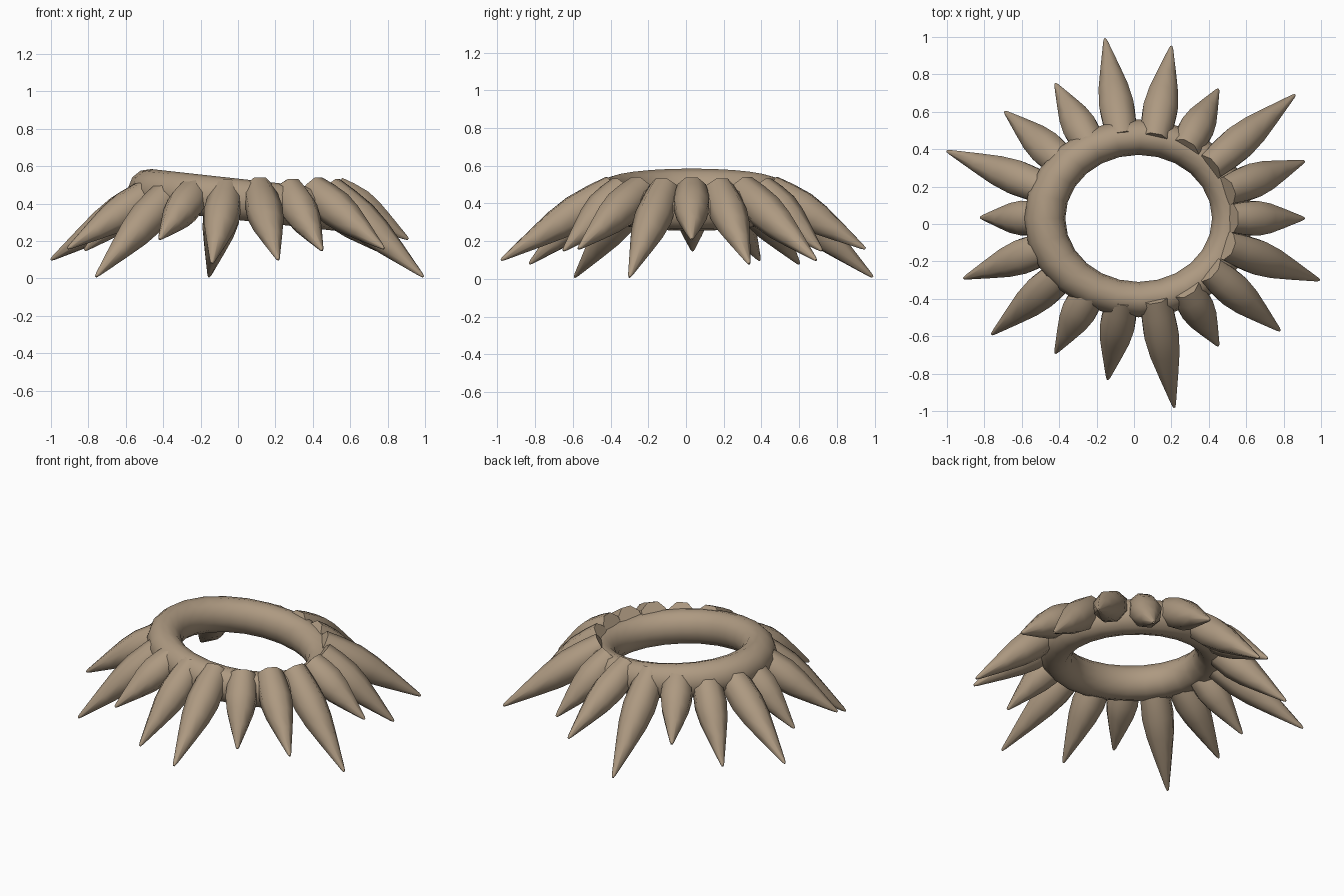
import bpy, bmesh, math
from mathutils import Vector

if "Cube" in bpy.data.objects:
    bpy.data.objects.remove(bpy.data.objects["Cube"])

tan = bpy.data.materials.new("tan brown")
tan.diffuse_color = (0.42, 0.32, 0.22, 1)
tan.use_nodes = True
tan.node_tree.nodes["Principled BSDF"].inputs["Base Color"].default_value = tan.diffuse_color


def finish(name, bm):
    bmesh.ops.recalc_face_normals(bm, faces=bm.faces)
    me = bpy.data.meshes.new(name)
    bm.to_mesh(me)
    bm.free()
    me.materials.append(tan)
    ob = bpy.data.objects.new(name, me)
    bpy.context.collection.objects.link(ob)
    bpy.ops.object.select_all(action='DESELECT')
    ob.select_set(True)
    bpy.context.view_layer.objects.active = ob
    bpy.ops.object.shade_smooth_by_angle(angle=math.radians(50))
    return ob


def skin(bm, rings, closed):
    n = len(rings[0])
    pairs = list(zip(rings, rings[1:] + rings[:1])) if closed else list(zip(rings, rings[1:]))
    for a, b in pairs:
        for i in range(n):
            j = (i + 1) % n
            bm.faces.new((a[i], a[j], b[j], b[i]))


# Oval ring, tilted with its left side high
bm = bmesh.new()
rings = []
for k in range(24):
    u = math.tau * k / 24
    ring = []
    for i in range(12):
        v = math.tau * i / 12
        r = 0.505 + 0.11 * math.cos(v)
        ring.append(bm.verts.new((r * math.cos(u), 0.86 * r * math.sin(u), 0.11 * math.sin(v))))
    rings.append(ring)
skin(bm, rings, True)
collar = finish("collar_ring", bm)
collar.location = (0.025, 0.03, 0.42)
collar.rotation_euler = (0, 0.11, 0)

# Petal tips around the ring, every 20 degrees from the right side
tips = [(0.91, 0.03), (0.91, 0.335), (0.86, 0.69), (0.45, 0.72), (0.20, 0.95), (-0.155, 0.99),
        (-0.42, 0.75), (-0.69, 0.60), (-1.0, 0.39), (-0.82, 0.035), (-0.91, -0.29), (-0.76, -0.59),
        (-0.42, -0.69), (-0.14, -0.83), (0.215, -0.98), (0.45, -0.65), (0.78, -0.57), (0.99, -0.30)]
tip_heights = [0.21, 0.08, 0.10, 0.15, 0.16, 0.01]   # repeating pattern
profile = [(0, 0.082), (0.15, 0.094), (0.33, 0.10), (0.5, 0.086), (0.7, 0.056), (0.97, 0.013), (1, 0.006)]

for k, (x, y) in enumerate(tips):
    a = math.radians(20 * k)
    base = Vector((0.025 + 0.49 * math.cos(a), 0.03 + 0.42 * math.sin(a), 0.475))
    tip = Vector((x, y, tip_heights[k % 6]))
    axis = (tip - base).normalized()
    side = axis.cross(Vector((0, 0, 1))).normalized()
    up = side.cross(axis)
    bm = bmesh.new()
    rings = []
    for t, r in profile:
        c = base.lerp(tip, t)
        rings.append([bm.verts.new(c + r * (side * math.cos(w) + up * math.sin(w)))
                      for w in (math.tau * (i + 0.5) / 8 for i in range(8))])
    skin(bm, rings, False)
    bm.faces.new(rings[0])
    bm.faces.new(rings[-1])
    finish("petal_%02d" % (k + 1), bm)
